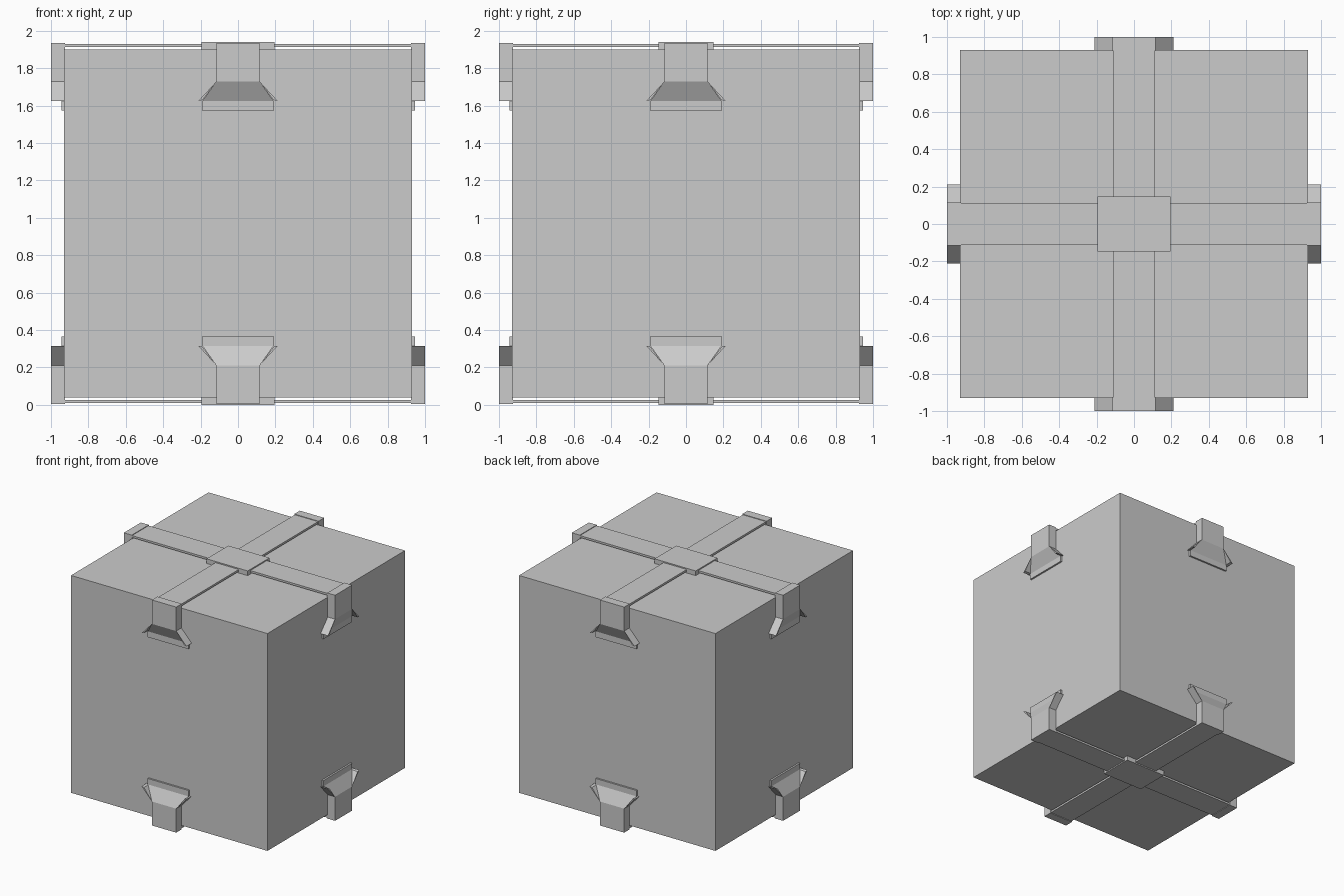
import bpy, bmesh, math
from mathutils import Matrix, Vector

if "Cube" in bpy.data.objects:
    bpy.data.objects.remove(bpy.data.objects["Cube"])

MID = 0.97  # mirror height between top and bottom


def box_points(x0, x1, y0, y1, z0, z1):
    return [(x, y, z) for x in (x0, x1) for y in (y0, y1) for z in (z0, z1)]


def make(name, solids, matrix=Matrix()):
    """One object out of several convex solids, each given by its corners."""
    whole = bpy.data.meshes.new(name)
    bm = bmesh.new()
    for pts in solids:
        part = bmesh.new()
        for p in pts:
            part.verts.new(matrix @ Vector(p))
        bmesh.ops.convex_hull(part, input=part.verts[:])
        bmesh.ops.dissolve_limit(part, angle_limit=0.005,
                                 verts=part.verts[:], edges=part.edges[:])
        bmesh.ops.recalc_face_normals(part, faces=part.faces[:])
        tmp = bpy.data.meshes.new("tmp")
        part.to_mesh(tmp)
        part.free()
        bm.from_mesh(tmp)
        bpy.data.meshes.remove(tmp)
    bm.to_mesh(whole)
    bm.free()
    ob = bpy.data.objects.new(name, whole)
    bpy.context.collection.objects.link(ob)
    return ob


# Crate body
make("crate_body", [box_points(-.93, .93, -.93, .93, .04, 1.90)])

# Front upper clip: block, sloped flare, lip and two thin wings
clip = [box_points(-.115, .115, -1, -.925, 1.73, 1.935),
        [(s * x, y, z) for s in (-1, 1) for x, y, z in
         ((.115, -1, 1.73), (.115, -.925, 1.73),
          (.19, -.945, 1.625), (.19, -.925, 1.625))],
        box_points(-.193, .193, -.945, -.925, 1.575, 1.625)]
for s in (-1, 1):
    clip.append([(s * x, y, z) for y in (-1, -.925) for x, z in
                 ((.115, 1.73), (.212, 1.625), (.19, 1.63))])

# Strap layer floating just above the lid, and its centre plate
strap_x = [box_points(-.93, .93, -.112, .112, 1.913, 1.93)]
strap_y = [box_points(-.11, .11, y0, y0 + .818, 1.913, 1.93)
           for y0 in (-.93, .112)]
plate = [box_points(-.195, .195, -.147, .147, 1.90, 1.94)]

flip = (Matrix.Translation((0, 0, 2 * MID)) @ Matrix.Diagonal((1, 1, -1, 1)))
for level, m in (("upper", Matrix()), ("lower", flip)):
    make(level + "_side_strap", strap_x, m)
    make(level + "_front_strap", strap_y, m)
    make(level + "_centre_plate", plate, m)
    for i, side in enumerate(("front", "right", "back", "left")):
        make(f"{level}_{side}_clip", clip,
             m @ Matrix.Rotation(i * math.pi / 2, 4, 'Z'))
